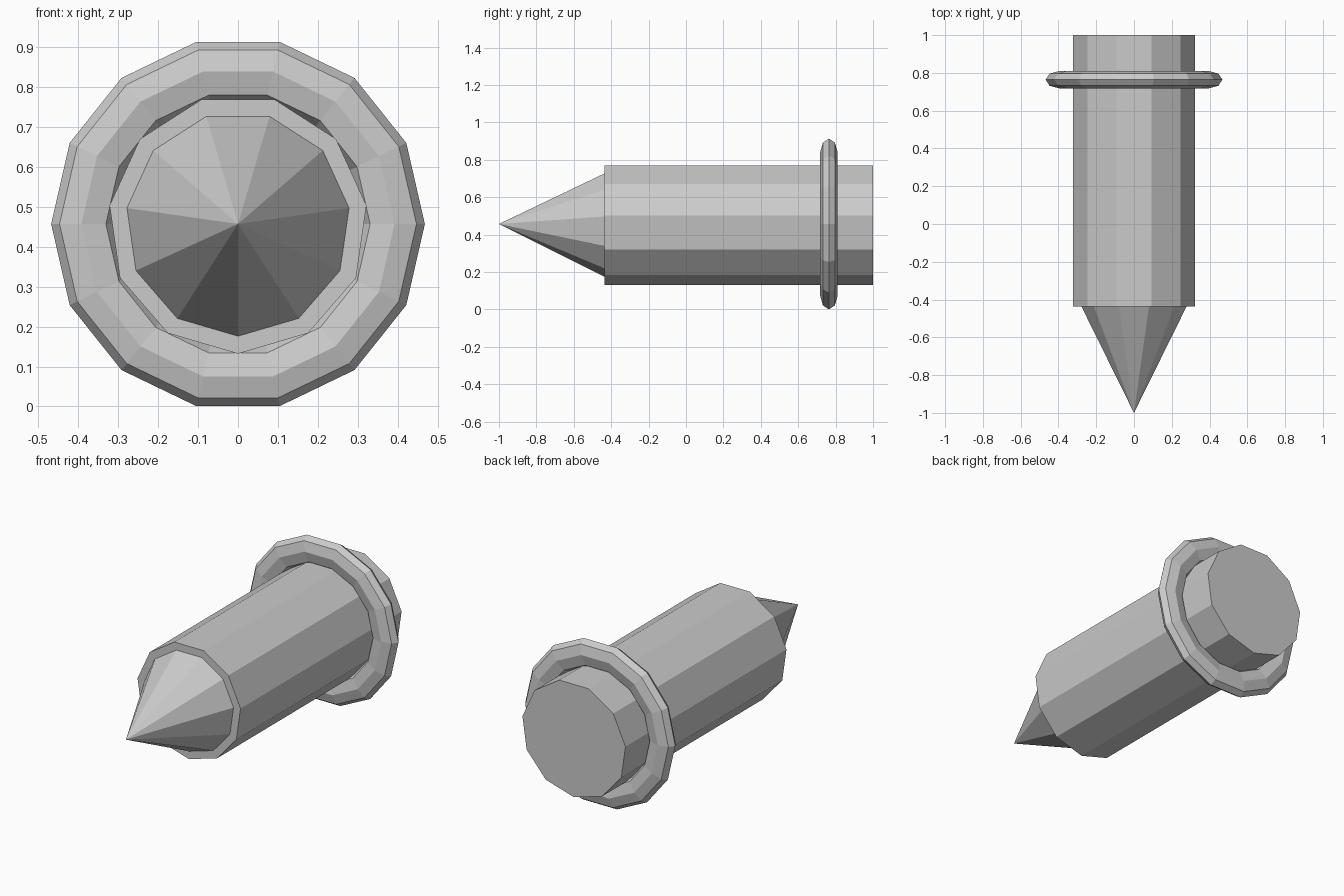
import bpy, bmesh, math

if "Cube" in bpy.data.objects:
    bpy.data.objects.remove(bpy.data.objects["Cube"])

AXIS_Z = 0.457


def lathe(name, profile, sides, start, closed=False):
    """Turn (radius, y) points about the lengthwise y axis; start is measured from straight down."""
    bm = bmesh.new()
    rings = []
    for r, y in profile:
        if r == 0:
            rings.append([bm.verts.new((0, y, AXIS_Z))] * sides)
            continue
        angles = [start + 2 * math.pi * k / sides for k in range(sides)]
        rings.append([bm.verts.new((r * math.sin(a), y, AXIS_Z - r * math.cos(a))) for a in angles])
    pairs = list(zip(rings, rings[1:]))
    if closed:
        pairs.append((rings[-1], rings[0]))
    for a, b in pairs:
        for k in range(sides):
            n = (k + 1) % sides
            bm.faces.new(dict.fromkeys((a[k], a[n], b[n], b[k])))
    if not closed:
        for ring in (rings[0], rings[-1]):
            if ring[0] is not ring[1]:
                bm.faces.new(ring)
    bmesh.ops.recalc_face_normals(bm, faces=bm.faces)
    mesh = bpy.data.meshes.new(name)
    bm.to_mesh(mesh)
    bm.free()
    obj = bpy.data.objects.new(name, mesh)
    bpy.context.collection.objects.link(obj)
    return obj


# Eleven-sided shaft and pointed tip
lathe("shaft", [(0.325, -0.437), (0.325, 1.0)], 11, 0)
lathe("tip", [(0, -1.0), (0.281, -0.437)], 11, 0)

# Fourteen-sided collar with a flattened octagonal section
Y = 0.764
lathe("collar", [(0.468, Y), (0.447, Y + 0.032), (0.392, Y + 0.047), (0.331, Y + 0.032),
                 (0.312, Y), (0.331, Y - 0.032), (0.392, Y - 0.047), (0.447, Y - 0.032)],
      14, math.pi / 2, closed=True)
